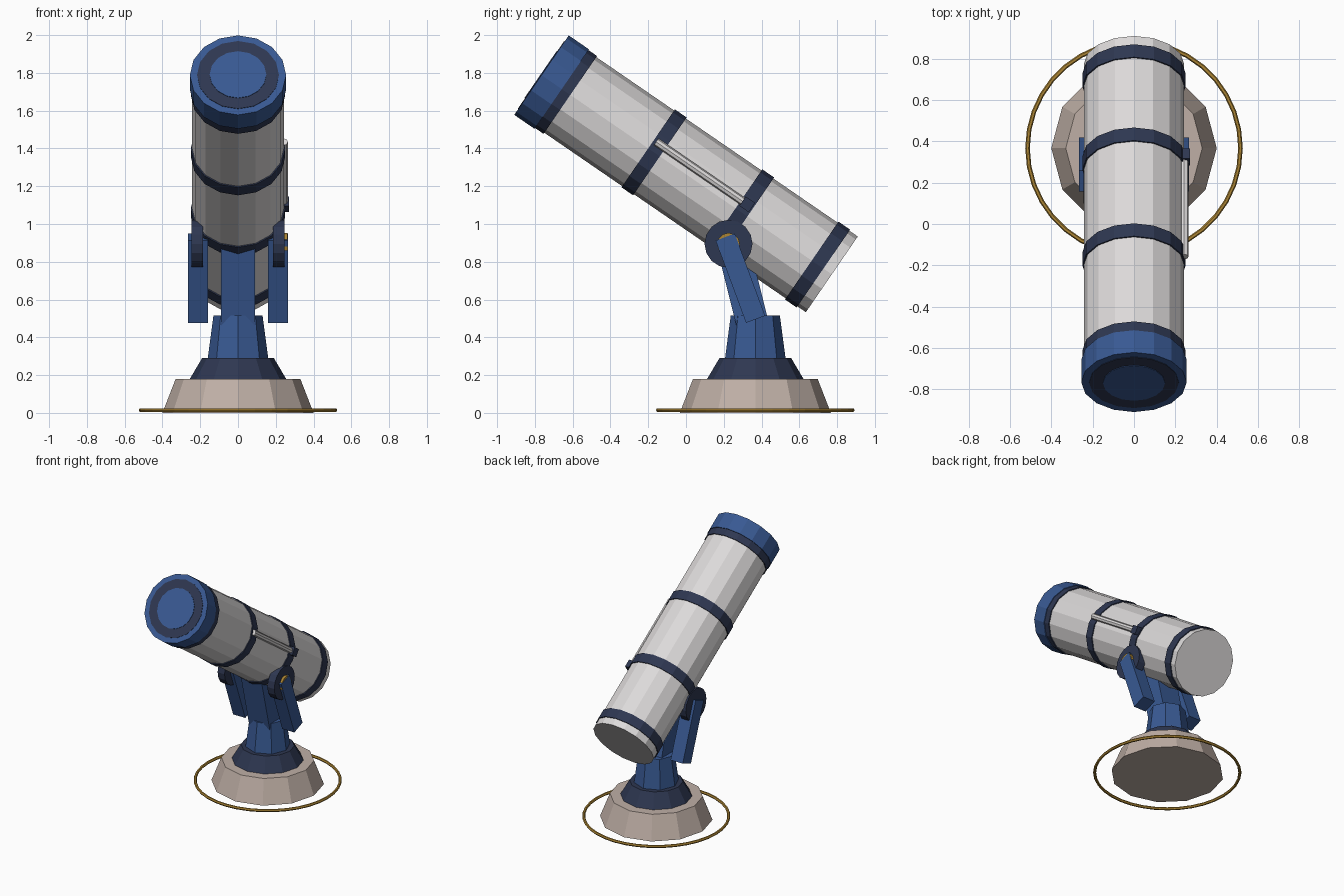
import bpy, bmesh, math
from mathutils import Matrix, Vector

if "Cube" in bpy.data.objects:
    bpy.data.objects.remove(bpy.data.objects["Cube"])


def material(name, rgb):
    m = bpy.data.materials.new(name)
    m.diffuse_color = (*rgb, 1)
    m.use_nodes = True
    m.node_tree.nodes["Principled BSDF"].inputs["Base Color"].default_value = m.diffuse_color
    return m


WHITE = material("tube_white", (0.72, 0.70, 0.70))
NAVY = material("dark_navy", (0.027, 0.038, 0.082))
BLUE = material("blue", (0.040, 0.100, 0.290))
STONE = material("warm_stone", (0.52, 0.43, 0.38))
GOLD = material("gold", (0.42, 0.24, 0.035))


def finish(name, bm, mat, matrix=Matrix()):
    bm.transform(matrix)
    bmesh.ops.recalc_face_normals(bm, faces=bm.faces)
    me = bpy.data.meshes.new(name)
    bm.to_mesh(me)
    bm.free()
    me.materials.append(mat)
    ob = bpy.data.objects.new(name, me)
    bpy.context.collection.objects.link(ob)
    return ob


def prism(name, mat, sides, r0, r1, z0, z1, matrix=Matrix()):
    """Tapered prism along local z, with a corner on local x."""
    bm = bmesh.new()
    rings = []
    for r, z in ((r0, z0), (r1, z1)):
        rings.append([bm.verts.new((r * math.cos(2 * math.pi * i / sides),
                                    r * math.sin(2 * math.pi * i / sides), z))
                      for i in range(sides)])
    for i in range(sides):
        j = (i + 1) % sides
        bm.faces.new((rings[0][i], rings[0][j], rings[1][j], rings[1][i]))
    bm.faces.new(rings[0][::-1])
    bm.faces.new(rings[1])
    return finish(name, bm, mat, matrix)


def box(name, mat, size, matrix):
    bm = bmesh.new()
    bmesh.ops.create_cube(bm, size=1)
    bm.transform(Matrix.Diagonal((*size, 1)))
    return finish(name, bm, mat, matrix)


def torus(name, mat, major, minor, n, m, matrix):
    bm = bmesh.new()
    v = [[bm.verts.new(((major + minor * math.cos(b)) * math.cos(a),
                        (major + minor * math.cos(b)) * math.sin(a),
                        minor * math.sin(b)))
          for b in (2 * math.pi * k / m for k in range(m))]
         for a in (2 * math.pi * i / n for i in range(n))]
    for i in range(n):
        for k in range(m):
            i2, k2 = (i + 1) % n, (k + 1) % m
            bm.faces.new((v[i][k], v[i2][k], v[i2][k2], v[i][k2]))
    return finish(name, bm, mat, matrix)


# Pedestal and floor ring
BASE = Matrix.Translation((0, 0.367, 0))
prism("base", STONE, 12, 0.40, 0.33, 0.0, 0.18, BASE)
prism("base_collar", NAVY, 12, 0.255, 0.19, 0.18, 0.29, BASE)
prism("column", BLUE, 8, 0.16, 0.13, 0.29, 0.515, BASE)
torus("floor_ring", GOLD, 0.515, 0.011, 36, 6,
      Matrix.Translation((0, 0.367, 0.015)))

# Leaning centre post and the two fork arms
box("centre_post", BLUE, (0.18, 0.17, 0.46),
    Matrix.Translation((0, 0.295, 0.70)) @ Matrix.Rotation(math.radians(14), 4, 'X'))
ARM_TILT = Matrix.Rotation(math.radians(20.3), 4, 'X')
for side, s in (("left", -1), ("right", 1)):
    box(side + "_fork_arm", BLUE, (0.105, 0.108, 0.464),
        Matrix.Translation((s * 0.2125, 0.288, 0.713)) @ ARM_TILT)
    # Pivot disc between the arm and the tube
    prism(side + "_pivot_disc", NAVY, 16, 0.127, 0.127, -0.03, 0.03,
          Matrix.Translation((s * 0.215, 0.225, 0.895)) @ Matrix.Rotation(math.pi / 2, 4, 'Y'))
prism("pivot_knob", GOLD, 12, 0.06, 0.06, 0.20, 0.263,
      Matrix.Translation((0, 0.225, 0.893)) @ Matrix.Rotation(math.pi / 2, 4, 'Y'))

# Tube frame: local z runs from the raised front end down to the back end
TUBE = (Matrix.Translation((0, -0.765, 1.788))
        @ Matrix.Rotation(math.atan2(-0.825, -0.566), 4, 'X'))
prism("tube", WHITE, 16, 0.243, 0.243, 0.05, 1.864, TUBE)
prism("front_cap", BLUE, 16, 0.255, 0.255, 0.0, 0.13, TUBE)
for i, (a, b) in enumerate(((0.13, 0.185), (0.685, 0.76), (1.246, 1.322), (1.735, 1.81))):
    prism("tube_band_%d" % (i + 1), NAVY, 16, 0.25, 0.25, a, b, TUBE)

# Lens plates on the front cap
prism("lens_ring", NAVY, 16, 0.217, 0.217, -0.003, 0.003, TUBE)
prism("lens_disc", BLUE, 16, 0.15, 0.15, -0.006, 0.0, TUBE)

# Finder rod and its bracket on the right side
prism("finder_rod", WHITE, 8, 0.022, 0.022, 0.70, 1.29,
      TUBE @ Matrix.Translation((0.242, -0.052, 0)))
box("finder_bracket", NAVY, (0.05, 0.06, 0.06),
    TUBE @ Matrix.Translation((0.246, -0.052, 1.285)))
